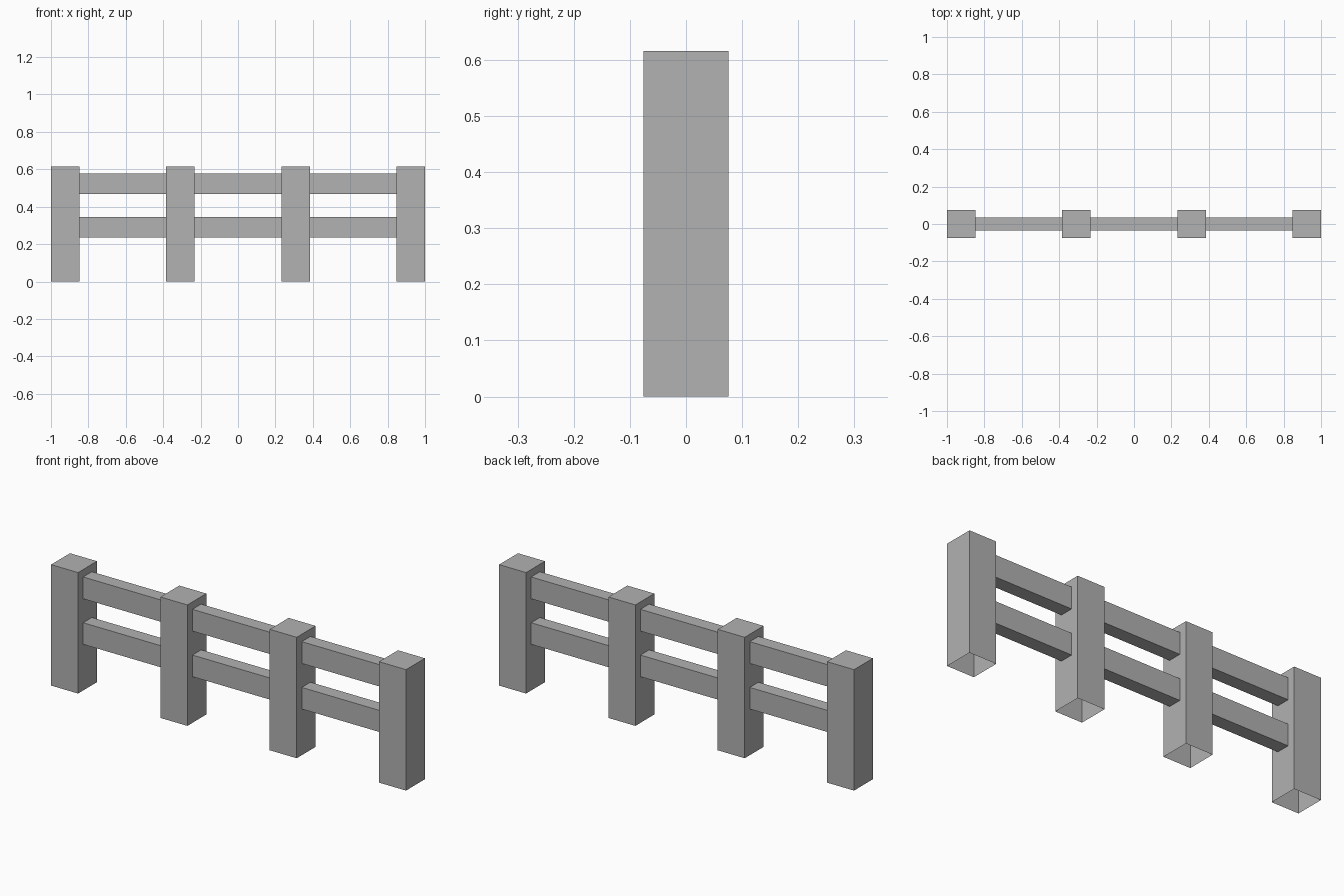
import bpy
import bmesh

if "Cube" in bpy.data.objects:
    bpy.data.objects.remove(bpy.data.objects["Cube"])

# Single grey for the whole fence
grey = bpy.data.materials.new("grey")
grey.diffuse_color = (0.445, 0.445, 0.445, 1.0)
grey.use_nodes = True
grey.node_tree.nodes["Principled BSDF"].inputs["Base Color"].default_value = grey.diffuse_color

POST_X = (-0.924, -0.308, 0.308, 0.924)
POST_HALF = 0.076
POST_HEIGHT = 0.616
RAIL_HALF_Y = 0.035
RAIL_SPANS_Z = ((0.235, 0.345), (0.467, 0.578))


def open_box(name, low, high, is_open):
    """Box between two corners, without the faces whose normal passes is_open."""
    bm = bmesh.new()
    bmesh.ops.create_cube(bm, size=1)
    bm.normal_update()
    bmesh.ops.delete(bm, geom=[f for f in bm.faces if is_open(f.normal)],
                     context="FACES_ONLY")
    for v in bm.verts:
        v.co = [a + (c + 0.5) * (b - a) for a, b, c in zip(low, high, v.co)]
    mesh = bpy.data.meshes.new(name)
    bm.to_mesh(mesh)
    bm.free()
    mesh.materials.append(grey)
    obj = bpy.data.objects.new(name, mesh)
    bpy.context.collection.objects.link(obj)


# Square posts, open underneath
for i, x in enumerate(POST_X, 1):
    open_box(f"post_{i}", (x - POST_HALF, -POST_HALF, 0),
             (x + POST_HALF, POST_HALF, POST_HEIGHT), lambda n: n.z < -0.5)

# Two rails in each bay, open where they butt against the posts
for i, (left, right) in enumerate(zip(POST_X, POST_X[1:]), 1):
    for level, (z0, z1) in zip(("lower", "upper"), RAIL_SPANS_Z):
        open_box(f"{level}_rail_{i}", (left + POST_HALF, -RAIL_HALF_Y, z0),
                 (right - POST_HALF, RAIL_HALF_Y, z1), lambda n: abs(n.x) > 0.5)
